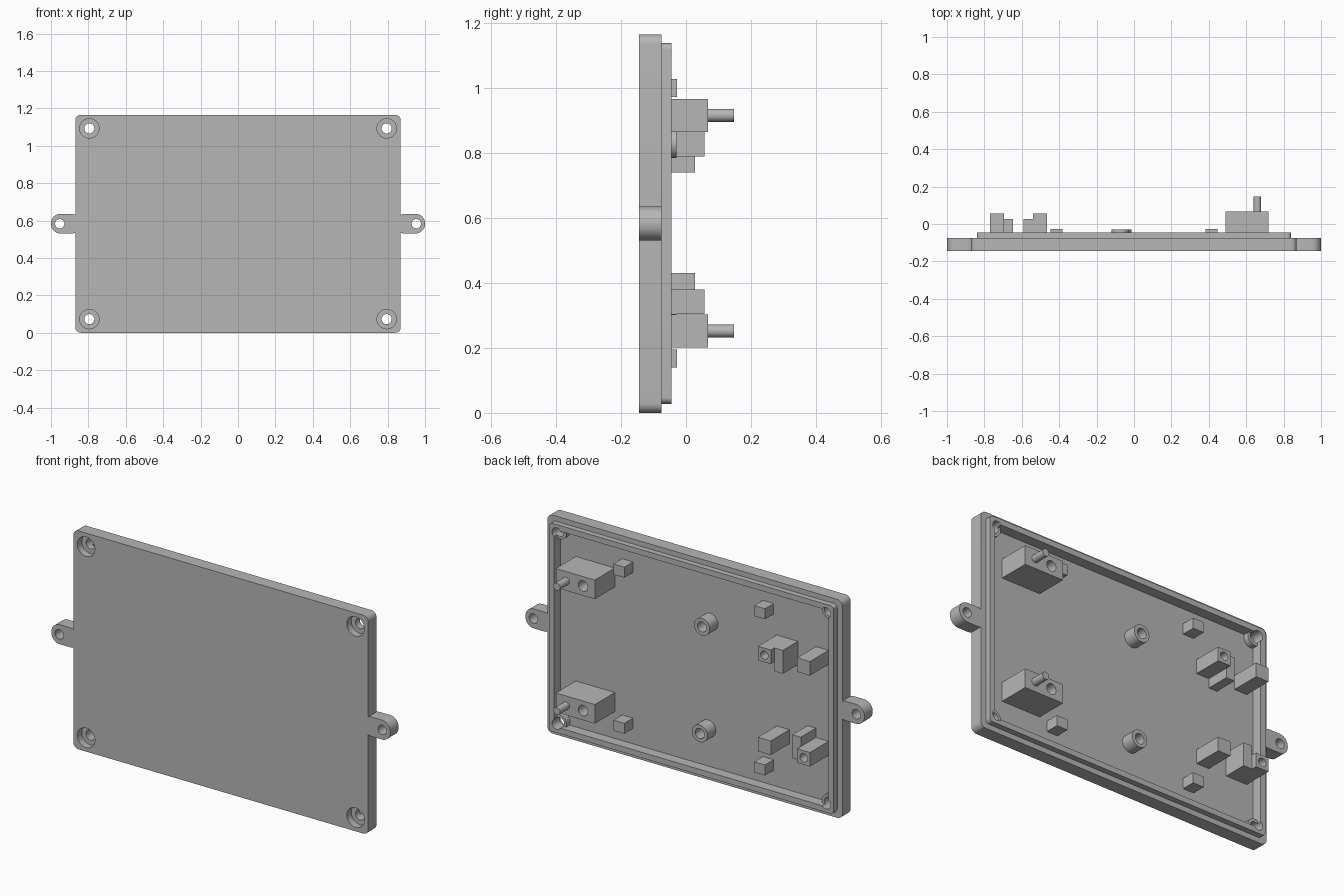
import bpy
import bmesh
from math import sin, cos, pi

old = bpy.data.objects.get("Cube")
if old:
    bpy.data.objects.remove(old)

grey = bpy.data.materials.new("light grey plastic")
grey.use_nodes = True
grey.diffuse_color = (0.47, 0.47, 0.47, 1)
grey.node_tree.nodes["Principled BSDF"].inputs["Base Color"].default_value = (0.47, 0.47, 0.47, 1)

FRONT, STEP, LIP, FLOOR = -0.145, -0.075, -0.045, -0.10   # depth levels along y
MID = 0.583                                               # middle height


def rounded(x0, x1, z0, z1, r, n=8):
    """Outline of a rectangle with rounded corners."""
    pts = []
    corners = [(x1 - r, z1 - r), (x0 + r, z1 - r), (x0 + r, z0 + r), (x1 - r, z0 + r)]
    for q, (cx, cz) in enumerate(corners):
        for i in range(n + 1):
            a = (q + i / n) * pi / 2
            pts.append((cx + r * cos(a), cz + r * sin(a)))
    return pts


def circle(x, z, r, n=32):
    return [(x + r * cos(2 * pi * i / n), z + r * sin(2 * pi * i / n)) for i in range(n)]


def box(x0, x1, z0, z1):
    return [(x0, z0), (x1, z0), (x1, z1), (x0, z1)]


def prism(name, outline, y0, y1):
    """Extrude an x-z outline along y."""
    bm = bmesh.new()
    face = bm.faces.new([bm.verts.new((x, y0, z)) for x, z in outline])
    out = bmesh.ops.extrude_face_region(bm, geom=[face])
    verts = [g for g in out["geom"] if isinstance(g, bmesh.types.BMVert)]
    bmesh.ops.translate(bm, vec=(0, y1 - y0, 0), verts=verts)
    bmesh.ops.recalc_face_normals(bm, faces=bm.faces)
    mesh = bpy.data.meshes.new(name)
    bm.to_mesh(mesh)
    bm.free()
    mesh.materials.append(grey)
    ob = bpy.data.objects.new(name, mesh)
    bpy.context.collection.objects.link(ob)
    return ob


def combine(ob, operation, outline, y0, y1):
    """Add or cut a prism and keep only the result."""
    tool = prism("tool", outline, y0, y1)
    tool.hide_render = True
    mod = ob.modifiers.new("combine", "BOOLEAN")
    mod.operation, mod.object, mod.solver = operation, tool, "EXACT"
    mesh = bpy.data.meshes.new_from_object(
        ob.evaluated_get(bpy.context.evaluated_depsgraph_get()))
    ob.modifiers.clear()
    ob.data = mesh
    bpy.data.objects.remove(tool)


# Lid: plate, raised lip and pocket
lid = prism("lid", rounded(-0.87, 0.87, 0, 1.165, 0.03), FRONT, STEP)
combine(lid, "UNION", rounded(-0.84, 0.84, 0.028, 1.138, 0.02), STEP - 0.02, LIP)
combine(lid, "DIFFERENCE", rounded(-0.81, 0.81, 0.058, 1.108, 0.015), FLOOR, 0)

# Mounting ears with holes
for s in (-1, 1):
    xa, xb = sorted((s * 0.84, s * 1.0))
    combine(lid, "UNION", rounded(xa, xb, MID - 0.052, MID + 0.052, 0.05), FRONT, STEP)
    combine(lid, "DIFFERENCE", circle(s * 0.953, MID, 0.025), -0.3, 0.1)

# Corner bosses and counterbored screw holes
for x in (-0.795, 0.795):
    for z in (0.073, 1.093):
        combine(lid, "UNION", circle(x, z, 0.042), FLOOR - 0.02, -0.07)
        combine(lid, "DIFFERENCE", circle(x, z, 0.052), -0.3, -0.107)
        combine(lid, "DIFFERENCE", circle(x, z, 0.027), -0.3, 0.1)

parts = [lid]
base = FLOOR - 0.003

# Large holders, each with a hole and a locating pin
for tag, z in (("upper", 0.916), ("lower", 0.252)):
    holder = prism(tag + "_holder", box(0.49, 0.72, z - 0.051, z + 0.051), base, 0.068)
    combine(holder, "DIFFERENCE", circle(0.56, z, 0.028), -0.04, 0.2)
    pin = prism(tag + "_pin", circle(0.66, z, 0.02), 0.06, 0.147)
    parts += [holder, pin]

# Round standoffs
for tag, x, z in (("upper", -0.073, 0.83), ("lower", -0.06, 0.258)):
    post = prism(tag + "_standoff", circle(x, z, 0.046), base, -0.03)
    combine(post, "DIFFERENCE", circle(x, z, 0.027), FLOOR + 0.01, 0.1)
    parts.append(post)

# Small locating blocks
for x in (-0.415, 0.415):
    for z in (0.167, 1.0):
        parts.append(prism("locating_block", box(x - 0.032, x + 0.032, z - 0.028, z + 0.028), base, -0.027))

# Clip blocks: two groups, the second turned half a turn about their centre
for tag, s in (("upper", 1), ("lower", -1)):
    def turned(x0, x1, z0, z1):
        xs = sorted((-0.618 + s * x0, -0.618 + s * x1))
        zs = sorted((0.585 + s * z0, 0.585 + s * z1))
        return box(*xs, *zs)

    drilled = prism(tag + "_drilled_clip", turned(0.078, 0.153, 0.205, 0.28), base, 0.057)
    combine(drilled, "DIFFERENCE", circle(-0.618 + s * 0.116, 0.585 + s * 0.243, 0.022), -0.02, 0.2)
    side = prism(tag + "_side_clip", turned(0.028, 0.078, 0.155, 0.28), base, 0.027)
    plain = prism(tag + "_plain_clip", turned(-0.153, -0.078, 0.205, 0.28), base, 0.057)
    parts += [drilled, side, plain]

# Smooth round walls, keep edges sharp
bpy.ops.object.select_all(action="DESELECT")
for ob in parts:
    ob.select_set(True)
bpy.context.view_layer.objects.active = lid
bpy.ops.object.shade_smooth_by_angle(angle=pi / 6)
